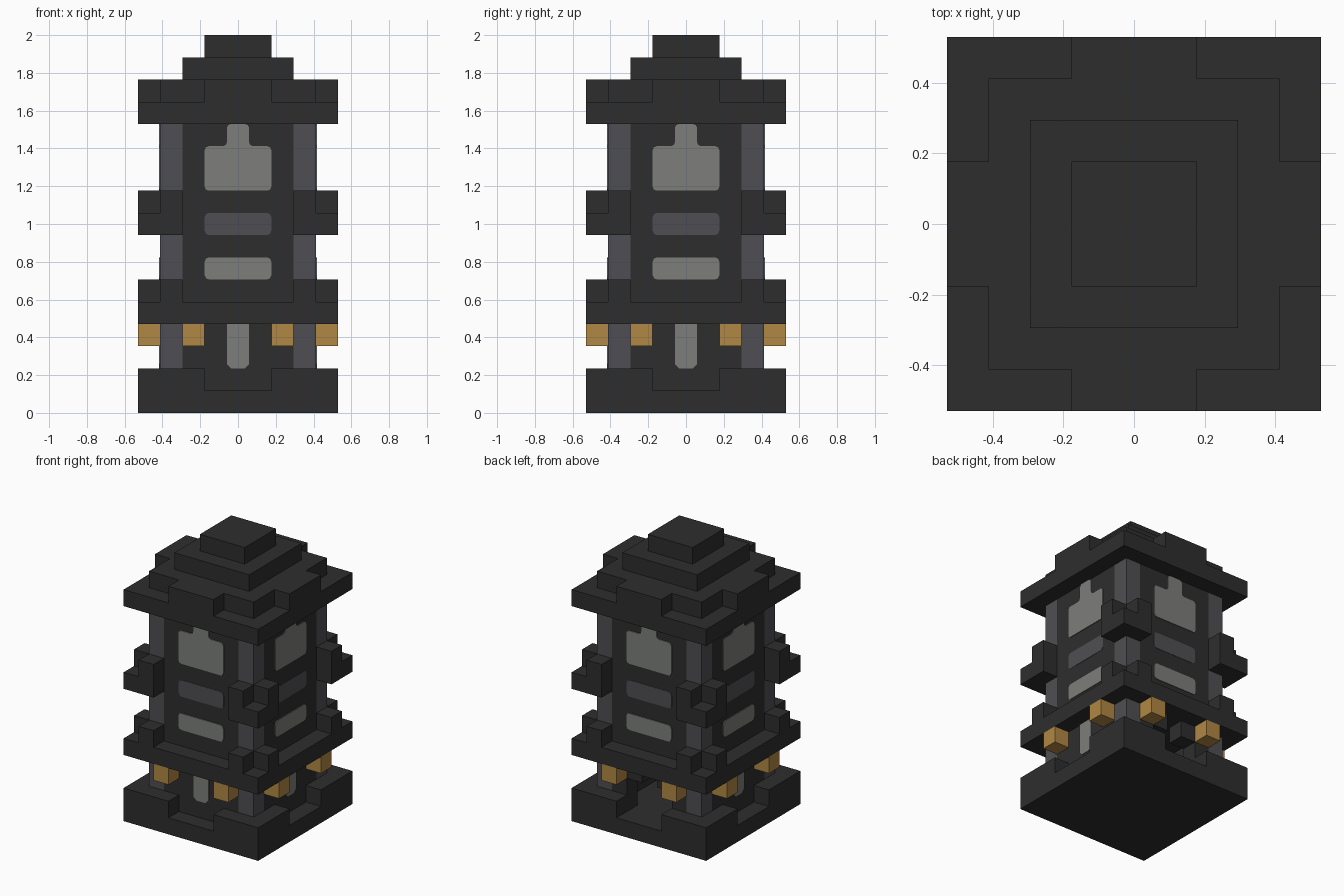
import bpy, bmesh
from math import pi
from mathutils import Matrix

U = 2 / 17  # one block

if "Cube" in bpy.data.objects:
    bpy.data.objects.remove(bpy.data.objects["Cube"], do_unlink=True)


def material(name, rgb):
    m = bpy.data.materials.new(name)
    m.use_nodes = True
    m.diffuse_color = (*rgb, 1)
    m.node_tree.nodes["Principled BSDF"].inputs["Base Color"].default_value = (*rgb, 1)
    return m


DARK = material("dark stone", (0.027, 0.027, 0.027))
SLATE = material("slate grey", (0.078, 0.076, 0.084))
PANE = material("pale grey", (0.205, 0.212, 0.198))
GOLD = material("gold", (0.44, 0.245, 0.058))


def prism(name, outline, low, high, mat, matrix=Matrix(), bevel=0):
    """Extrude an outline given in blocks from low to high."""
    bm = bmesh.new()
    face = bm.faces.new([bm.verts.new((x, y, low)) for x, y in outline])
    if bevel:
        bmesh.ops.bevel(bm, geom=bm.verts[:], offset=bevel, segments=2,
                        affect='VERTICES', profile=0.5)
    face = bm.faces[:]
    top = bmesh.ops.extrude_face_region(bm, geom=face)["geom"]
    bmesh.ops.translate(bm, vec=(0, 0, high - low),
                        verts=[v for v in top if isinstance(v, bmesh.types.BMVert)])
    bmesh.ops.transform(bm, matrix=Matrix.Scale(U, 4) @ matrix, verts=bm.verts[:])
    bmesh.ops.recalc_face_normals(bm, faces=bm.faces[:])
    mesh = bpy.data.meshes.new(name)
    bm.to_mesh(mesh)
    bm.free()
    mesh.materials.append(mat)
    obj = bpy.data.objects.new(name, mesh)
    bpy.context.collection.objects.link(obj)
    return obj


def rect(x0, x1, y0, y1):
    return [(x0, y0), (x1, y0), (x1, y1), (x0, y1)]


def square(half):
    return rect(-half, half, -half, half)


def four_fold(side):
    """Repeat the outline of the front side around all four sides."""
    points = []
    for _ in range(4):
        points += side
        side = [(-y, x) for x, y in side]
    return points


def turn(i):
    return Matrix.Rotation(i * pi / 2, 4, 'Z')


STAND = Matrix.Rotation(pi / 2, 4, 'X')  # outline y becomes z, extrusion goes to -y

# Base slab, and curb with a notch on each side and an entry at the back
prism("base_slab", square(4.5), 0, 1, DARK)
front = [(-4.5, -4.5), (-1.5, -4.5), (-1.5, -3.5), (1.5, -3.5), (1.5, -4.5)]
right = [(-y, x) for x, y in front]
left = [(y, -x) for x, y in front]
entry = [(4.5, 4.5), (1.5, 4.5), (1.5, 2.5), (2.5, 2.5), (2.5, -2.5)]
mirrored = [(-x, y) for x, y in reversed(entry)]
prism("base_curb", front + right + entry + mirrored + left[1:], 1, 2, DARK)

# Lower storey walls, the back one with a stepped arch
for i, name in enumerate(("front", "left", "right")):
    prism(name + "_lower_wall", rect(-2.5, 2.5, 2, 4), 2.5, 3.5, DARK,
          turn((0, 1, 3)[i]) @ STAND)
half_arch = [(2.5, 4), (2.5, 2), (1.5, 2), (1.5, 3), (0.5, 3), (0.5, 4)]
for s, name in ((1, "left"), (-1, "right")):
    prism("back_arch_" + name, [(s * x, z) for x, z in half_arch], 2.5, 3.5, DARK,
          turn(2) @ STAND)

# Ledge, upper storey and stepped roof
prism("ledge", square(4.5), 4, 5, DARK)
prism("upper_walls", four_fold([(-2.5, -2.5), (-2.5, -3.5), (2.5, -3.5)]), 5, 13, DARK)
prism("roof_slab", square(4.5), 13, 14, DARK)
prism("roof_cross", four_fold([(-3.5, -3.5), (-1.5, -3.5), (-1.5, -4.5),
                               (1.5, -4.5), (1.5, -3.5)]), 14, 15, DARK)
prism("roof_step", square(2.5), 15, 16, DARK)
prism("roof_cap", square(1.5), 16, 17, DARK)

for i in range(4):
    # Corner columns with their brackets
    corner = rect(2.5, 3.5, -3.5, -2.5)
    prism("lower_column", corner, 2, 4, SLATE, turn(i))
    prism("upper_column", corner, 5, 13, SLATE, turn(i))
    prism("middle_bracket", [(2.5, -4.5), (4.5, -4.5), (4.5, -2.5), (3.5, -2.5),
                             (3.5, -3.5), (2.5, -3.5)], 8, 9, DARK, turn(i))
    for low in (5, 9):
        prism("bracket_block", rect(2.5, 3.5, -4.5, -3.5), low, low + 1, DARK, turn(i))
        prism("bracket_block", rect(3.5, 4.5, -3.5, -2.5), low, low + 1, DARK, turn(i))

    # Gold lamps hanging under the ledge
    for x in (-2.5, 1.5):
        prism("lamp", rect(x, x + 1, -4.5, -3.5), 3, 4, GOLD, turn(i))

    # Thin window plates
    wall = turn(i) @ STAND
    window = [(-1.5, 10), (1.5, 10), (1.5, 12), (0.5, 12),
              (0.5, 13), (-0.5, 13), (-0.5, 12), (-1.5, 12)]
    prism("upper_window", window, 3.5, 3.55, PANE, wall, 0.18)
    prism("middle_strip", rect(-1.5, 1.5, 8, 9), 3.5, 3.52, SLATE, wall, 0.2)
    prism("lower_window", rect(-1.5, 1.5, 6, 7), 3.5, 3.55, PANE, wall, 0.2)
    if i != 2:
        prism("slit_window", [(-0.5, 4), (-0.5, 2.2), (-0.3, 2), (0.3, 2),
                              (0.5, 2.2), (0.5, 4)], 3.5, 3.55, PANE, wall)
